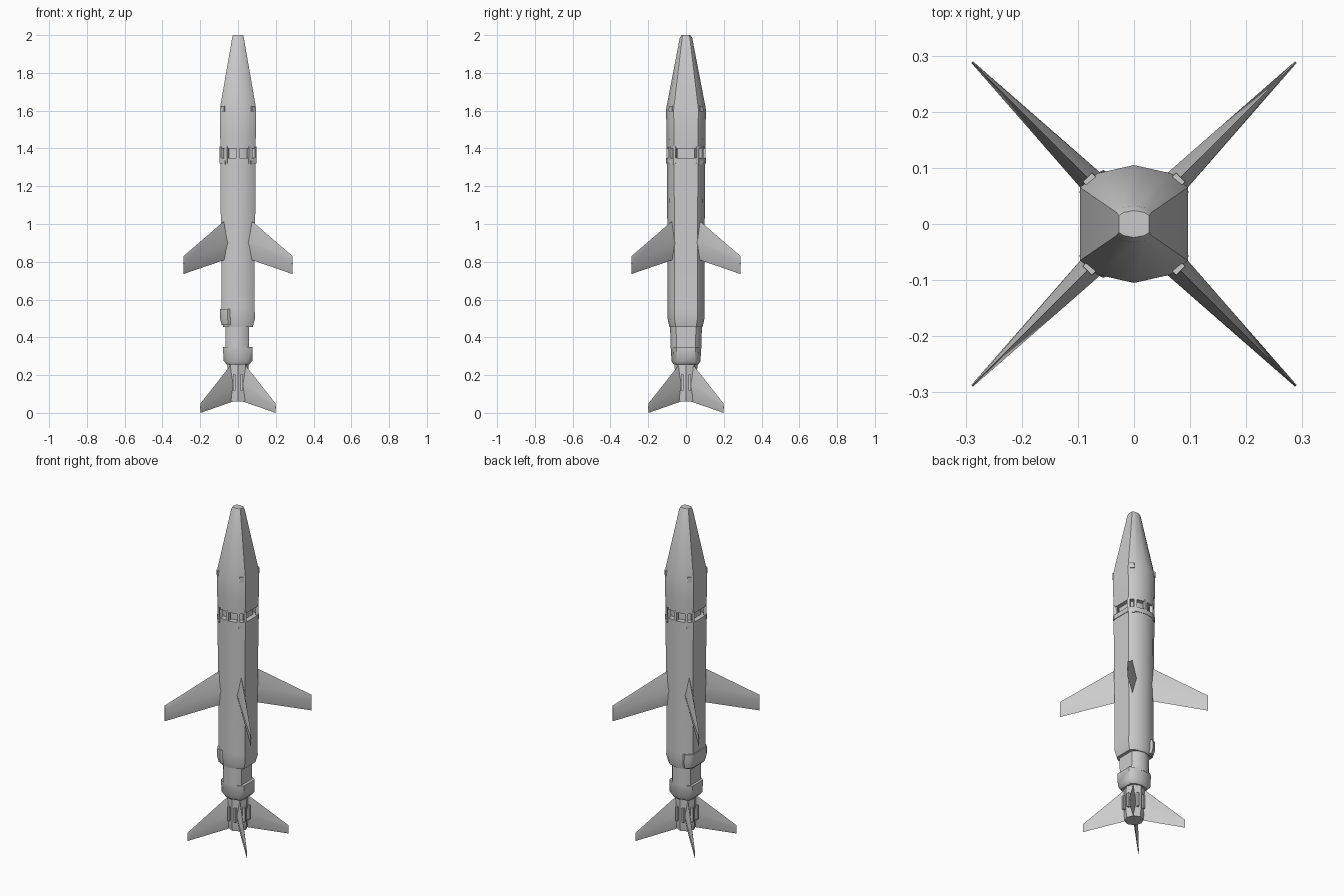
import bpy, bmesh, math
from mathutils import Vector, Matrix

if "Cube" in bpy.data.objects:
    bpy.data.objects.remove(bpy.data.objects["Cube"])

# rounded ten-sided hull section, unit half-widths
SECTION = [(1, -.62), (1, .62), (.68, .86), (0, 1), (-.68, .86),
           (-1, .62), (-1, -.62), (-.68, -.86), (0, -1), (.68, -.86)]


def finish(name, bm, angle=42):
    bmesh.ops.recalc_face_normals(bm, faces=bm.faces)
    mesh = bpy.data.meshes.new(name)
    bm.to_mesh(mesh)
    bm.free()
    ob = bpy.data.objects.new(name, mesh)
    bpy.context.collection.objects.link(ob)
    bpy.ops.object.select_all(action='DESELECT')
    ob.select_set(True)
    bpy.context.view_layer.objects.active = ob
    bpy.ops.object.shade_smooth_by_angle(angle=math.radians(angle))
    return ob


def loft(name, rings, section=SECTION):
    """Skin rings of (z, half-width x, half-width y, centre x), with end caps."""
    bm = bmesh.new()
    loops = [[bm.verts.new((cx + x * rx, y * ry, z)) for x, y in section]
             for z, rx, ry, cx in rings]
    n = len(section)
    for a, b in zip(loops, loops[1:]):
        for i in range(n):
            j = (i + 1) % n
            bm.faces.new((a[i], a[j], b[j], b[i]))
    bm.faces.new(loops[0])
    bm.faces.new(loops[-1])
    return finish(name, bm)


def box(name, centre, size, turn=0, top=1):
    """Box turned about the world z axis, top face optionally tapered."""
    bm = bmesh.new()
    bmesh.ops.create_cube(bm, size=1)
    for v in bm.verts:
        k = top if v.co.z > 0 else 1
        v.co = Vector((v.co.x * size[0] * k, v.co.y * size[1] * k, v.co.z * size[2]))
        v.co += Vector(centre)
    bm.transform(Matrix.Rotation(math.radians(turn), 4, 'Z'))
    return finish(name, bm, 20)


def fin(name, root, tip, t, turn):
    """Diamond-section fin; root and tip are (radius, top z, mid z, bottom z)."""
    bm = bmesh.new()
    ends = []
    for (r, top, mid, low), h in ((root, t), (tip, .002)):
        ends.append([bm.verts.new(c) for c in
                     ((r, 0, top), (r, h, mid), (r, 0, low), (r, -h, mid))])
    a, b = ends
    for i in range(4):
        j = (i + 1) % 4
        bm.faces.new((a[i], a[j], b[j], b[i]))
    bm.faces.new(a)
    bm.faces.new(b)
    bm.transform(Matrix.Rotation(math.radians(turn), 4, 'Z'))
    return finish(name, bm, 30)


# nose and forward section
loft("nose_section", [(1.40, .092, .102, 0), (1.48, .095, .104, 0),
                      (1.61, .096, .105, 0), (1.985, .031, .033, 0), (2.0, .027, .024, 0)])

# open band with struts around a narrower core
loft("band_core", [(1.32, .068, .074, 0), (1.41, .068, .074, 0)])
for i, (x, y) in enumerate(SECTION):
    bm_len = math.hypot(x * .086, y * .094)
    box(f"band_strut_{i}", (bm_len, 0, 1.365), (.018, .016, .09),
        math.degrees(math.atan2(y * .094, x * .086)))

# main body
loft("main_body", [(.455, .078, .088, 0), (.50, .09, .098, 0), (.55, .088, .098, 0),
                   (.80, .088, .098, 0), (1.0, .091, .099, 0), (1.325, .093, .102, 0)])
loft("body_collar", [(1.322, .096, .105, 0), (1.35, .096, .105, 0)])

# raised cover wrapping the lower left of the body
loft("lower_cover", [(.465, .035, .088, -.052), (.50, .04, .096, -.055),
                     (.55, .04, .094, -.055)])

# neck and rear collar
loft("neck", [(.34, .062, .082, -.003), (.46, .062, .084, -.003)])
loft("rear_collar", [(.255, .058, .065, 0), (.275, .076, .077, 0), (.35, .078, .08, -.002)])

# tail cone
hexagon = [(math.cos(math.radians(a)), math.sin(math.radians(a))) for a in range(0, 360, 45)]
loft("tail_cone", [(.06, .052, .054, 0), (.10, .057, .058, 0), (.20, .058, .059, 0),
                   (.262, .054, .06, 0)], hexagon)

for k in range(4):
    diag = 45 + 90 * k
    # wings, tail fins and corner lugs on the diagonals
    fin(f"wing_{k}", (.08, 1.03, .91, .815), (.408, .83, .79, .735), .024, diag)
    fin(f"tail_fin_{k}", (.03, .275, .16, .062), (.281, .05, .03, 0), .017, diag)
    box(f"shoulder_lug_{k}", (.106, 0, 1.61), (.024, .024, .03), diag, .94)
    box(f"collar_lug_{k}", (.106, 0, 1.325), (.012, .03, .022), diag)
    # paired slats on the tail cone
    for s in (-1, 1):
        box(f"tail_slat_{k}_{s}", (.055, s * .02, .16), (.018, .012, .085), 90 * k)
